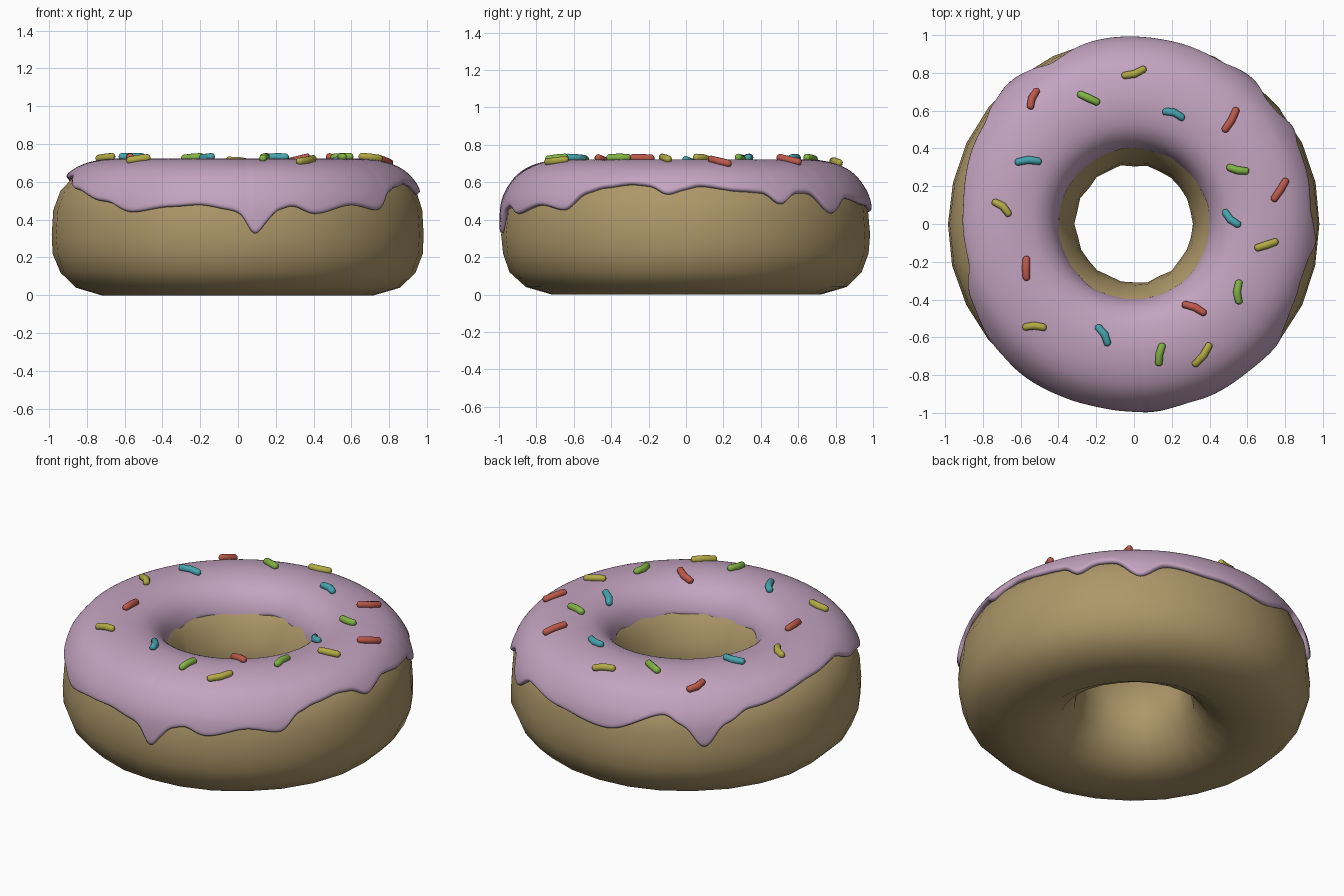
import bpy, bmesh, math, random
from math import sin, cos, pi
from mathutils import Vector, Matrix

random.seed(4)
cube = bpy.data.objects.get("Cube")
if cube:
    bpy.data.objects.remove(cube)


def material(name, rgb):
    mat = bpy.data.materials.new(name)
    mat.use_nodes = True
    mat.diffuse_color = (*rgb, 1)
    mat.node_tree.nodes["Principled BSDF"].inputs["Base Color"].default_value = (*rgb, 1)
    return mat


def add_object(name, bm, mat):
    mesh = bpy.data.meshes.new(name)
    bm.to_mesh(mesh)
    bm.free()
    mesh.polygons.foreach_set("use_smooth", [True] * len(mesh.polygons))
    mesh.materials.append(mat)
    obj = bpy.data.objects.new(name, mesh)
    bpy.context.collection.objects.link(obj)
    return obj


def loft(name, sections, mat, closed):
    """Join (r, z) sections, evenly spaced around the z axis, into a ring."""
    bm = bmesh.new()
    count, rows = len(sections), len(sections[0])
    grid = []
    for i, section in enumerate(sections):
        a = 2 * pi * i / count
        grid.append([bm.verts.new((r * cos(a), r * sin(a), z)) for r, z in section])
    for i in range(count):
        here, there = grid[i], grid[(i + 1) % count]
        for j in range(rows if closed else rows - 1):
            k = (j + 1) % rows
            bm.faces.new((here[j], there[j], there[k], here[k]))
    return add_object(name, bm, mat)


def smooth_curve(points, steps=12):
    """Catmull-Rom curve through open (r, z) points."""
    pts = [Vector(p) for p in points]
    pts = [2 * pts[0] - pts[1]] + pts + [2 * pts[-1] - pts[-2]]
    out = []
    for a, b, c, d in zip(pts, pts[1:], pts[2:], pts[3:]):
        for s in range(steps):
            t = s / steps
            out.append(0.5 * (2 * b + (c - a) * t + (2 * a - 5 * b + 4 * c - d) * t * t
                              + (3 * b - a - 3 * c + d) * t ** 3))
    return out + [pts[-2]]


def ease(table, x):
    """Eased lookup in a sorted (x, y) table."""
    for (x0, y0), (x1, y1) in zip(table, table[1:]):
        if x0 <= x <= x1:
            t = (x - x0) / (x1 - x0)
            return y0 + (y1 - y0) * t * t * (3 - 2 * t)
    return table[-1][1]


# Dough: slightly uneven ring with a faceted hole
dough_profile = [(.72, 0), (.86, .04), (.94, .12), (.98, .22), (.985, .32), (.975, .45),
                 (.94, .55), (.86, .64), (.7, .69), (.55, .68), (.45, .62), (.38, .52),
                 (.33, .4), (.315, .3), (.34, .18), (.42, .07), (.55, 0)]
segments = 28
dough_sections = []
for i in range(segments):
    facet = cos(2 * pi / segments) if i % 2 else 1
    dough_sections.append([(r * (facet if r < .4 else 1) + random.uniform(-.004, .004), z)
                           for r, z in dough_profile])
loft("dough_ring", dough_sections, material("dough", (.42, .31, .14)), True)

# Icing: shell over the top whose outer edge runs down in drips
icing_curve = smooth_curve([(1, .27), (1, .36), (.995, .46), (.97, .55), (.9, .645), (.8, .7),
                            (.66, .723), (.53, .705), (.45, .655), (.405, .58), (.385, .48)])
drips = [(0, .57), (4, .59), (18, .56), (26, .55), (31, .48), (38, .55), (43, .55), (52, .43),
         (61, .52), (78, .48), (98, .44), (118, .56), (124, .5), (131, .36), (138, .5),
         (147, .57), (177, .63), (193, .64), (205, .57), (224, .5), (235, .44), (249, .47),
         (258, .48), (269, .45), (272, .41), (275, .3), (278, .37), (282, .45), (287, .475),
         (294, .43), (308, .48), (319, .45), (326, .55), (332, .58), (342, .6), (348, .59),
         (354, .54), (360, .57)]


def find_height(curve, height):
    """Fractional index where the curve crosses a height."""
    for i, (p, q) in enumerate(zip(curve, curve[1:])):
        if (p.y - height) * (q.y - height) <= 0 and p.y != q.y:
            return i + (height - p.y) / (q.y - p.y)
    return 0


def sample(curve, index):
    i = min(int(index), len(curve) - 2)
    return curve[i].lerp(curve[i + 1], index - i)


around, rows = 180, 26
last = len(icing_curve) - 1
icing_sections = []
for i in range(around):
    a = 2 * pi * i / around
    start = find_height(icing_curve, ease(drips, 360 * i / around))
    end = last - find_height(icing_curve[::-1], .53 + .02 * sin(5 * a) + .01 * sin(8 * a))
    icing_sections.append([sample(icing_curve, start + (end - start) * j / (rows - 1))
                           for j in range(rows)])
icing = loft("icing", icing_sections, material("icing", (.55, .37, .53)), False)
shell = icing.modifiers.new("thickness", 'SOLIDIFY')
shell.thickness = .035
shell.offset = -1
icing.modifiers.new("rounded_edge", 'SUBSURF').levels = 1

# Sprinkles: bent capsules lying on the icing, as (x, y, heading)
sprinkles = {
    "red": ((.5, .1, .07), [(-.53, .66, 75), (.51, .55, 60), (.77, .18, 55),
                            (.32, -.45, -25), (-.57, -.235, 90)]),
    "green": ((.22, .45, .06), [(-.24, .665, -25), (.55, .29, -12), (.555, -.36, 90),
                                (.14, -.69, 80)]),
    "blue": ((.06, .37, .42), [(.21, .58, -20), (.52, .03, -40), (-.165, -.59, -60),
                               (-.56, .33, 2)]),
    "yellow": ((.45, .4, .06), [(0, .8, 20), (.7, -.11, 18), (.36, -.69, 55),
                                (-.525, -.545, 0), (-.7, .085, -40)]),
}


def add_sprinkle(name, x, y, heading, mat):
    bm = bmesh.new()
    bmesh.ops.create_uvsphere(bm, u_segments=12, v_segments=8, radius=.021)
    half = random.uniform(.04, .056)
    bend = random.uniform(-.012, .012)
    for v in bm.verts:
        if abs(v.co.z) > .001:
            v.co.z += math.copysign(half, v.co.z)
        else:
            v.co.x += bend
    # Rest on the slope of the icing
    radius = math.hypot(x, y)
    i = min(range(1, last), key=lambda k: abs(icing_curve[k].x - radius))
    along = icing_curve[i + 1] - icing_curve[i - 1]
    slope = along.y / along.x
    normal = Vector((-slope * x / radius, -slope * y / radius, 1)).normalized()
    a = math.radians(heading)
    forward = Vector((cos(a), sin(a), 0))
    forward = (forward - normal * forward.dot(normal)).normalized()
    side = normal.cross(forward)
    turn = Matrix((side, normal, forward)).transposed().to_4x4()
    spot = Vector((x, y, icing_curve[i].y)) + normal * .009
    bm.transform(Matrix.Translation(spot) @ turn)
    add_object(name, bm, mat)


for colour, (rgb, places) in sprinkles.items():
    mat = material(colour + "_sprinkle", rgb)
    for n, (x, y, heading) in enumerate(places, 1):
        add_sprinkle(f"{colour}_sprinkle_{n}", x, y, heading, mat)
